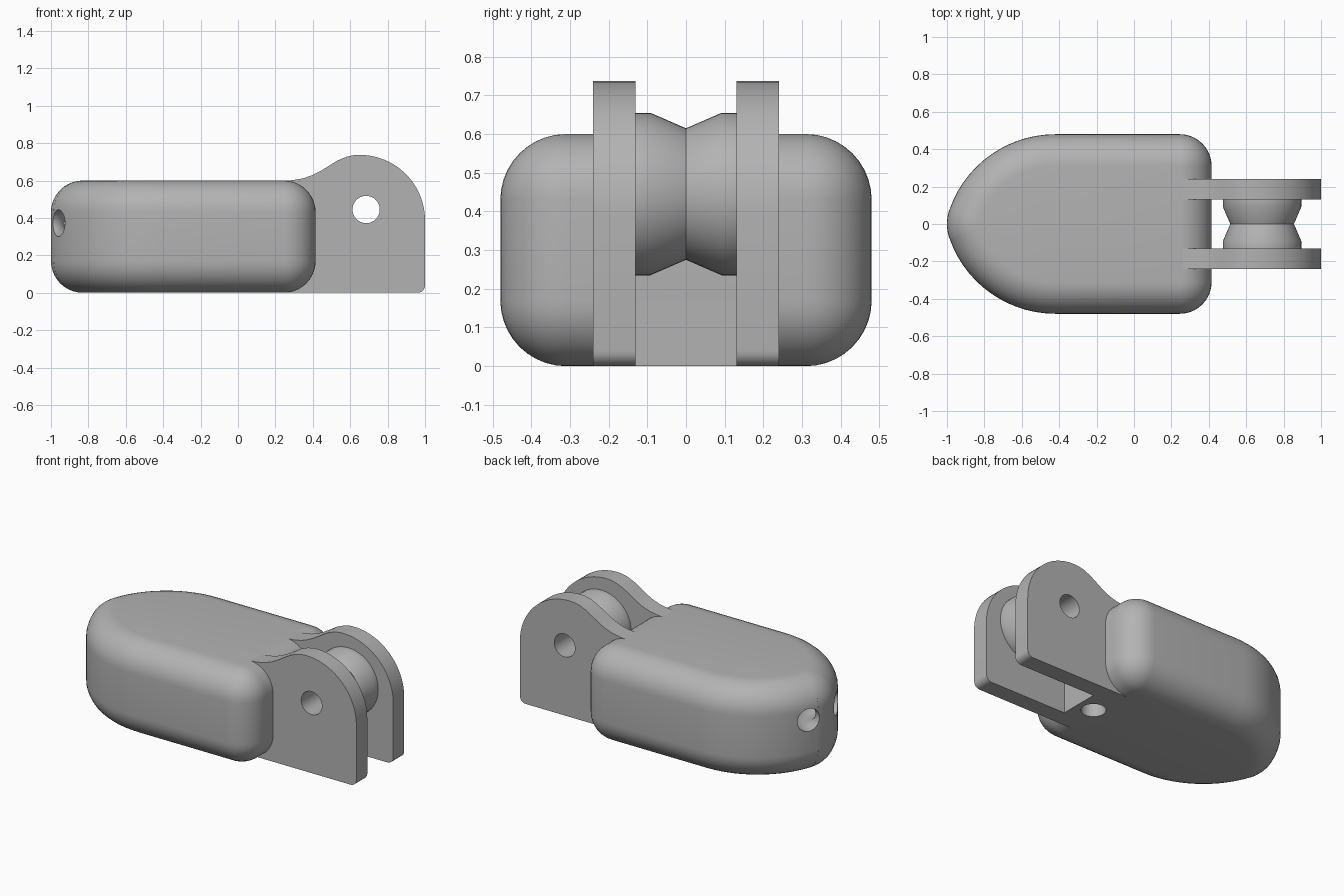
import bpy
import bmesh
from math import sin, cos, pi, atan2, radians
from mathutils import Vector

cube = bpy.data.objects.get("Cube")
if cube:
    bpy.data.objects.remove(cube, do_unlink=True)

grey = bpy.data.materials.new("plain grey")
grey.use_nodes = True
grey.diffuse_color = (0.45, 0.45, 0.45, 1)
grey.node_tree.nodes["Principled BSDF"].inputs["Base Color"].default_value = grey.diffuse_color


def make(name, bm):
    bmesh.ops.remove_doubles(bm, verts=bm.verts, dist=0.0005)
    bmesh.ops.recalc_face_normals(bm, faces=bm.faces)
    mesh = bpy.data.meshes.new(name)
    bm.to_mesh(mesh)
    bm.free()
    obj = bpy.data.objects.new(name, mesh)
    bpy.context.collection.objects.link(obj)
    mesh.materials.append(grey)
    return obj


def activate(obj):
    bpy.ops.object.select_all(action='DESELECT')
    obj.select_set(True)
    bpy.context.view_layer.objects.active = obj


def cut(obj, cutter):
    mod = obj.modifiers.new("cut", 'BOOLEAN')
    mod.operation = 'DIFFERENCE'
    mod.solver = 'EXACT'
    mod.object = cutter
    activate(obj)
    bpy.ops.object.modifier_apply(modifier=mod.name)


def smooth(obj):
    activate(obj)
    bpy.ops.object.shade_smooth_by_angle(angle=radians(25))


def arc(cx, cy, r, a0, a1, steps):
    """Points of an arc, each with its outward direction."""
    angles = [a0 + (a1 - a0) * i / steps for i in range(steps + 1)]
    return [(Vector((cx + r * cos(a), cy + r * sin(a))), Vector((cos(a), sin(a)))) for a in angles]


def prism(name, outline, y0, y1):
    """Side profile in x and z, extruded along y."""
    bm = bmesh.new()
    face = bm.faces.new([bm.verts.new((x, y0, z)) for x, z in outline])
    new = bmesh.ops.extrude_face_region(bm, geom=[face])["geom"]
    bmesh.ops.translate(bm, vec=(0, y1 - y0, 0), verts=[v for v in new if isinstance(v, bmesh.types.BMVert)])
    return make(name, bm)


# Body: bullet-shaped plan with fully rounded upper and lower rims
ROUND, HEIGHT, TIP, FLANK = 0.17, 0.6, 0.24, 0.6
turn = atan2(FLANK - 0.48, TIP - 0.58)
half = (arc(0.245, 0.31, ROUND, 0, pi / 2, 10)
        + arc(-0.42, 0.48 - FLANK, FLANK, pi / 2, turn, 14)
        + arc(TIP - 1, 0, TIP, turn, pi, 8))
flip = Vector((1, -1))
plan = half + [(p * flip, n * flip) for p, n in reversed(half)]
bm = bmesh.new()
rings = []
for centre, start in ((ROUND, -pi / 2), (HEIGHT - ROUND, 0)):
    for i in range(11):
        t = start + pi / 2 * i / 10
        ring = [p - n * ROUND * (1 - cos(t)) for p, n in plan]
        rings.append([bm.verts.new((q.x, q.y, centre + ROUND * sin(t))) for q in ring])
for low, high in zip(rings, rings[1:]):
    for i in range(len(plan)):
        j = (i + 1) % len(plan)
        bm.faces.new((low[i], low[j], high[j], high[i]))
bm.faces.new(rings[0])
bm.faces.new(rings[-1])
body = make("body", bm)

# Block closing the gap between the cheeks under the wheel
block = prism("bridge_block", [(0.2, 0), (0.415, 0), (0.415, 0.23), (0.2, 0.23)], -0.13, 0.13)

# Cutters: curved cord tunnel, cord hole underneath, axle bore
bpy.ops.mesh.primitive_torus_add(location=(-1, 0, 0.372), major_radius=0.145, minor_radius=0.072,
                                 major_segments=48, minor_segments=28)
tunnel = bpy.context.object
bpy.ops.mesh.primitive_cylinder_add(vertices=32, radius=0.073, depth=0.6, location=(0.305, 0, -0.05))
cord_hole = bpy.context.object
bpy.ops.mesh.primitive_cylinder_add(vertices=32, radius=0.073, depth=1, location=(0.685, 0, 0.445),
                                    rotation=(pi / 2, 0, 0))
bore = bpy.context.object
cutters = (tunnel, cord_hole, bore)
for cutter in cutters:
    cutter.hide_render = True

cut(body, tunnel)
cut(body, cord_hole)
cut(block, cord_hole)

# Cheeks: profile with a swept neck, round head and small toe radius
neck = [(0.22, 0.55), (0.25, 0.598), (0.3, 0.603), (0.35, 0.612), (0.4, 0.63), (0.44, 0.65),
        (0.48, 0.675), (0.53, 0.706), (0.58, 0.727)]
head = [(p.x, p.y) for p, n in arc(0.65, 0.387, 0.35, radians(95), 0, 24)]
toe = [(p.x, p.y) for p, n in arc(0.96, 0.04, 0.04, 0, -pi / 2, 6)]
cheeks = []
for side, y in (("left", 0.13), ("right", -0.24)):
    cheek = prism("cheek_" + side, neck + head + toe + [(0.22, 0)], y, y + 0.11)
    cut(cheek, bore)
    cheeks.append(cheek)

# Grooved wheel, lathed around the axle
bm = bmesh.new()
section = [(0.073, -0.13), (0.21, -0.13), (0.21, -0.092), (0.17, 0),
           (0.21, 0.092), (0.21, 0.13), (0.073, 0.13)]
verts = [bm.verts.new((0.685 + r, y, 0.445)) for r, y in section]
edges = [bm.edges.new((verts[i], verts[i - 1])) for i in range(len(verts))]
bmesh.ops.spin(bm, geom=verts + edges, cent=(0.685, 0, 0.445), axis=(0, 1, 0),
               angle=2 * pi, steps=48, use_duplicate=False)
wheel = make("grooved_wheel", bm)

for cutter in cutters:
    bpy.data.objects.remove(cutter, do_unlink=True)
for part in [body, block, wheel] + cheeks:
    smooth(part)
